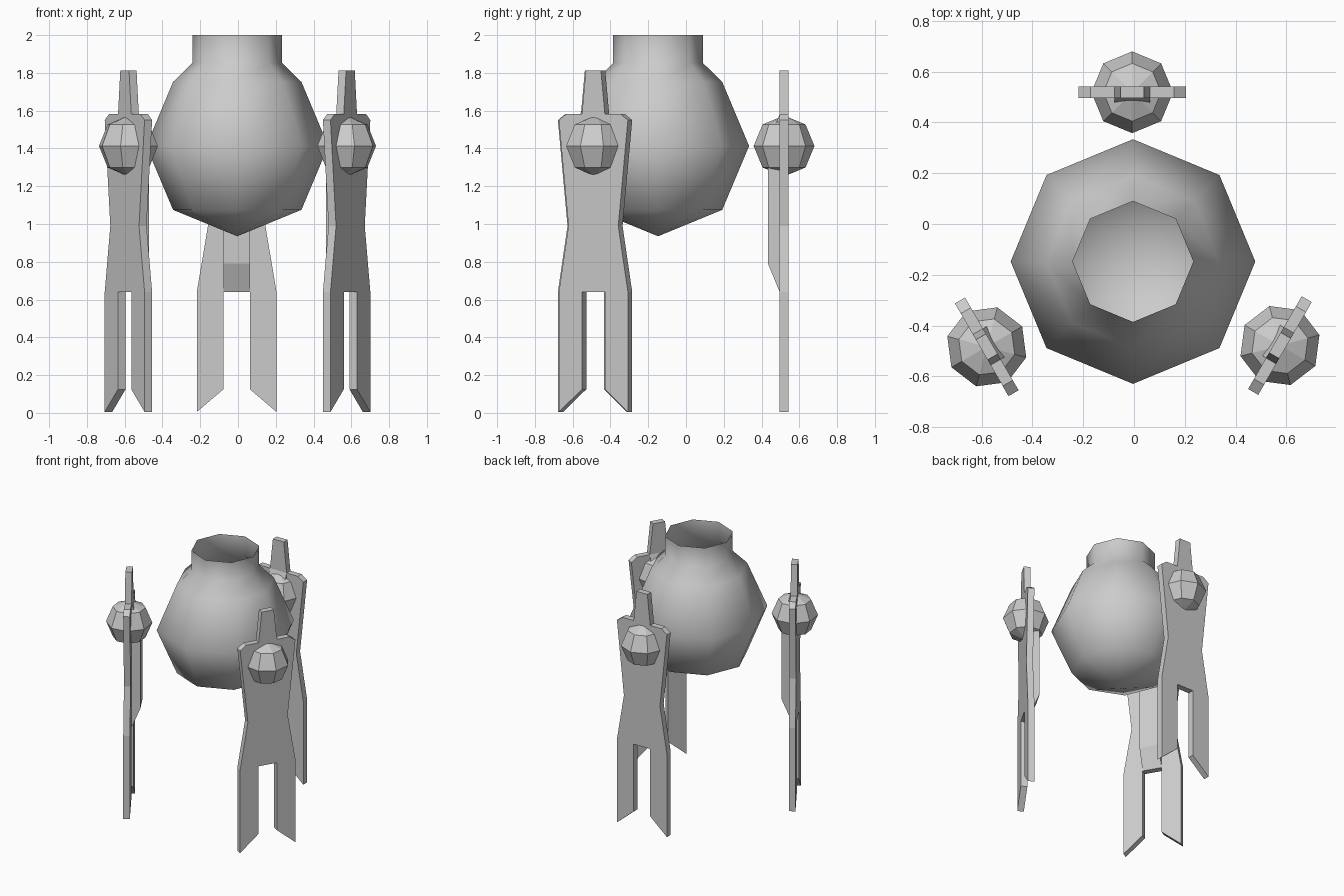
import bpy, bmesh
from math import radians, cos, sin, pi
from mathutils import Matrix, Vector

if "Cube" in bpy.data.objects:
    bpy.data.objects.remove(bpy.data.objects["Cube"])

AXIS = Vector((-0.004, -0.148, 0))   # centre of the three-legged ring
RING = 0.667                         # distance of each leg from the centre


def finish(name, bm, matrix=None, smooth=False):
    bmesh.ops.recalc_face_normals(bm, faces=bm.faces)
    if matrix:
        bm.transform(matrix)
    for f in bm.faces:
        f.smooth = smooth
    me = bpy.data.meshes.new(name)
    bm.to_mesh(me)
    bm.free()
    ob = bpy.data.objects.new(name, me)
    bpy.context.collection.objects.link(ob)
    return ob


def prism(bm, outline, vec):
    """Extrude a closed outline of 3D points along vec."""
    face = bm.faces.new([bm.verts.new(p) for p in outline])
    ext = bmesh.ops.extrude_face_region(bm, geom=[face], use_keep_orig=True)
    verts = [v for v in ext["geom"] if isinstance(v, bmesh.types.BMVert)]
    bmesh.ops.translate(bm, verts=verts, vec=vec)


# Pot: eight-sided open vessel with a round belly and straight neck
bm = bmesh.new()
profile = [(0, 0.935), (0.34, 1.075), (0.482, 1.413), (0.34, 1.752), (0.238, 1.852), (0.238, 2.0)]
vs = [bm.verts.new((r, 0, z)) for r, z in profile]
es = [bm.edges.new(p) for p in zip(vs, vs[1:])]
bmesh.ops.spin(bm, geom=vs + es, axis=(0, 0, 1), cent=(0, 0, 0), angle=2 * pi, steps=8)
bmesh.ops.remove_doubles(bm, verts=bm.verts, dist=1e-4)
finish("pot", bm, Matrix.Translation(AXIS), smooth=True)

# Right half of the leg plate outline, from the crotch round to the top
half = [(0.07, 0.64), (0.07, 0.125), (0.211, 0.005), (0.211, 0.64), (0.152, 0.99),
        (0.211, 1.55), (0.165, 1.583), (0.07, 1.583), (0.046, 1.813)]
outline = half + [(-x, z) for x, z in reversed(half)]
# Side profile of the rib on the inner face of the plate
rib = [(-0.01, 0.64), (-0.023, 0.64), (-0.085, 0.79), (-0.085, 1.42), (-0.023, 1.583), (-0.01, 1.583)]

for i, side in enumerate(("back", "left", "right")):
    m = (Matrix.Translation(AXIS) @ Matrix.Rotation(radians(120 * i), 4, "Z")
         @ Matrix.Translation((-0.003, RING, 0)))
    # Forked leg plate with its rib
    bm = bmesh.new()
    prism(bm, [(x, -0.023, z) for x, z in outline], (0, 0.046, 0))
    prism(bm, [(-0.07, y, z) for y, z in rib], (0.14, 0, 0))
    finish(side + "_leg", bm, m)
    # Faceted ball through the shoulder
    bm = bmesh.new()
    bmesh.ops.create_uvsphere(bm, u_segments=8, v_segments=4, radius=0.161)
    finish(side + "_ball", bm, m @ Matrix.Translation((0, 0, 1.413)))
